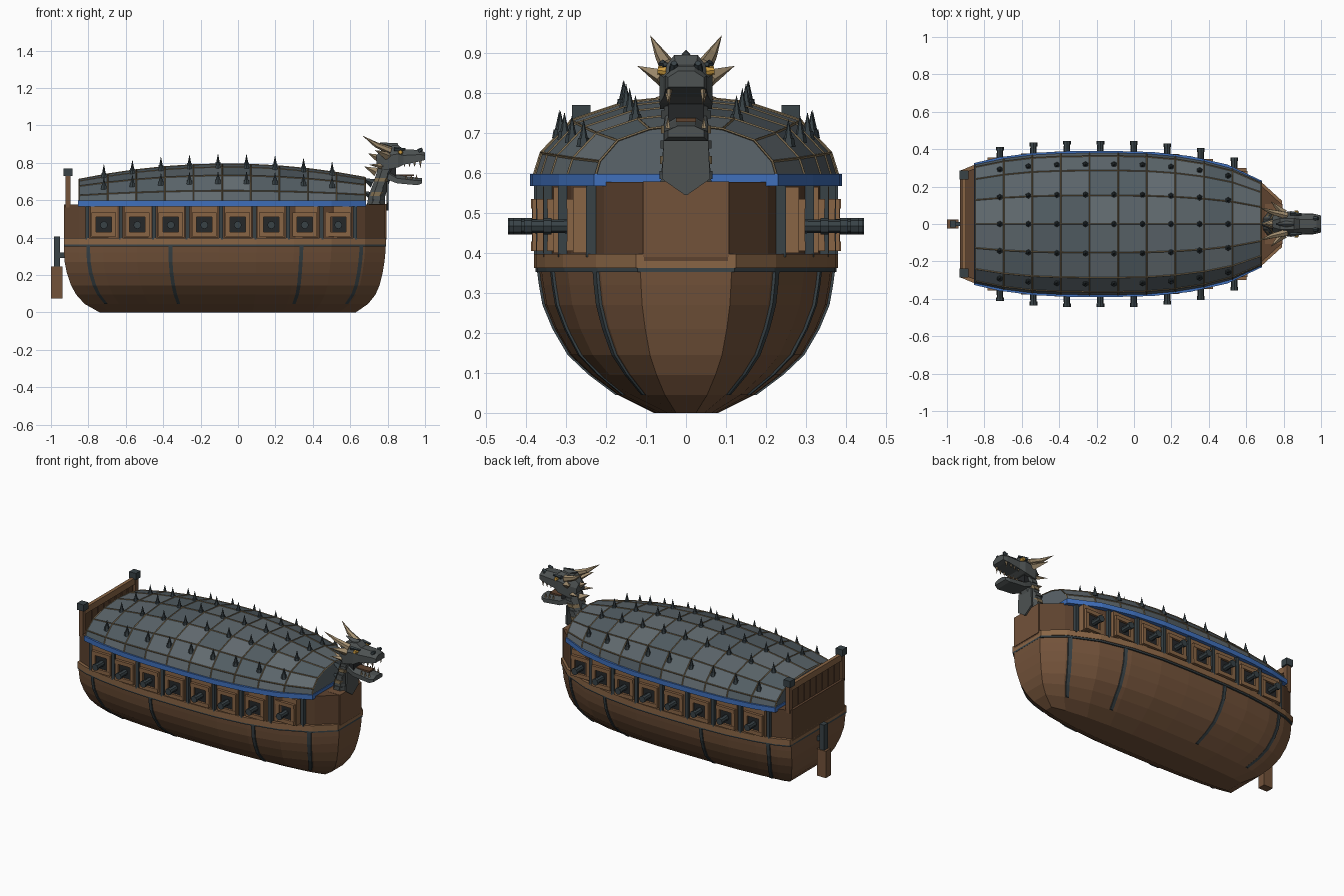
import bpy, bmesh, random
from mathutils import Vector

if "Cube" in bpy.data.objects:
    bpy.data.objects.remove(bpy.data.objects["Cube"])
random.seed(4)


def mat(name, r, g, b):
    m = bpy.data.materials.new(name)
    m.diffuse_color = (r, g, b, 1)
    m.use_nodes = True
    m.node_tree.nodes["Principled BSDF"].inputs["Base Color"].default_value = m.diffuse_color
    return m


WOOD = mat("wood", .17, .085, .042)
DARKWOOD = mat("dark_wood", .11, .055, .028)
LIGHT = mat("light_wood", .25, .13, .06)
IRON = mat("iron", .04, .055, .062)
BLACK = mat("black", .018, .02, .022)
BLUE = mat("blue", .05, .16, .5)
TAN = mat("seam", .22, .16, .085)
BONE = mat("bone", .36, .27, .16)
SCALE = mat("scale", .075, .085, .085)
GOLD = mat("gold", .6, .33, .05)
PLATES = [mat("plate_%d" % i, .085 + .02 * i, .11 + .02 * i, .125 + .02 * i) for i in range(3)]


def mesh(name, verts, faces, mats):
    me = bpy.data.meshes.new(name)
    me.from_pydata([tuple(v) for v in verts], [], faces)
    bm = bmesh.new()
    bm.from_mesh(me)
    bmesh.ops.recalc_face_normals(bm, faces=bm.faces)
    bm.to_mesh(me)
    bm.free()
    for m in mats if isinstance(mats, list) else [mats]:
        me.materials.append(m)
    ob = bpy.data.objects.new(name, me)
    bpy.context.collection.objects.link(ob)
    return ob


def loft(name, rings, m):
    n = len(rings[0])
    faces = [(k * n + i, k * n + (i + 1) % n, (k + 1) * n + (i + 1) % n, (k + 1) * n + i)
             for k in range(len(rings) - 1) for i in range(n)]
    last = (len(rings) - 1) * n
    faces += [tuple(range(n)), tuple(range(last, last + n))]
    return mesh(name, [p for r in rings for p in r], faces, m)


def box(name, x0, x1, y0, y1, z0, z1, m):
    return loft(name, [[(x0, y0, z), (x1, y0, z), (x1, y1, z), (x0, y1, z)] for z in (z0, z1)], m)


def taper(name, p0, p1, r0, r1, n, m):
    p0, p1 = Vector(p0), Vector(p1)
    bm = bmesh.new()
    bmesh.ops.create_cone(bm, cap_ends=True, segments=n, radius1=r0, radius2=r1, depth=(p1 - p0).length)
    me = bpy.data.meshes.new(name)
    bm.to_mesh(me)
    bm.free()
    me.materials.append(m)
    ob = bpy.data.objects.new(name, me)
    ob.location = (p0 + p1) / 2
    ob.rotation_mode = 'QUATERNION'
    ob.rotation_quaternion = (p1 - p0).to_track_quat('Z', 'Y')
    bpy.context.collection.objects.link(ob)


def interp(x, pts):
    for (a, fa), (b, fb) in zip(pts, pts[1:]):
        if x <= b:
            return fa + (fb - fa) * max(0, (x - a) / (b - a))
    return pts[-1][1]


# Half width of the ship in plan
PLAN = [(-.93, .275), (-.85, .308), (-.72, .337), (-.54, .36), (-.36, .369), (-.1, .37),
        (.1, .365), (.3, .343), (.5, .298), (.68, .215), (.79, .115)]


def hw(x):
    return interp(x, PLAN)


def outline(z, off, x0=-.93, x1=.79):
    xs = [x0] + [x for x, _ in PLAN if x0 + .01 < x < x1 - .01] + [x1]
    return [(x, hw(x) + off, z) for x in xs] + [(x, -hw(x) - off, z) for x in reversed(xs)]


# Lower hull: height, half width, stern end, bow end
LEVELS = [(0, .08, -.74, .63), (.045, .17, -.82, .695), (.095, .237, -.865, .735), (.145, .29, -.893, .757),
          (.21, .328, -.915, .773), (.27, .353, -.927, .783), (.32, .362, -.93, .788), (.38, .37, -.93, .79)]


def hull_pt(x, side, lv, off=0):
    z, w, a, b = lv
    return (a + (x + .93) / 1.72 * (b - a), side * (hw(x) * w / .37 + off), z)


xs = [x for x, _ in PLAN]
loft("lower_hull", [[hull_pt(x, 1, l) for x in xs] + [hull_pt(x, -1, l) for x in reversed(xs)]
                    for l in LEVELS], WOOD)
loft("upper_wall", [outline(.38, -.01), outline(.578, -.01)], DARKWOOD)
loft("bow_panel", [[(x, y, z) for x, y in ((.70, -.108), (.793, -.108), (.793, .108), (.70, .108))]
                   for z in (.39, .579)], WOOD)
loft("wale_belt", [outline(.362, .01), outline(.398, .01)], LIGHT)
loft("iron_belt", [outline(.352, .006), outline(.363, .006)], IRON)

# Hull straps and plank laps
for s in (1, -1):
    for x in (-.8, -.36, .34, .66):
        rings = []
        for l in LEVELS[1:]:
            ring = []
            for dx, off in ((-.01, -.012), (.01, -.012), (.01, .007), (-.01, .007)):
                ring.append(hull_pt(x + dx, s, l, off))
            rings.append(ring)
        loft("hull_strap", rings, IRON)

# Gun ports and cannons
STEP = .179
for s in (1, -1):
    for i in range(8):
        x = -.717 + STEP * i
        w = hw(x)

        def sbox(name, x0, x1, a, b, z0, z1, m):
            box(name, x0, x1, min(s * a, s * b), max(s * a, s * b), z0, z1, m)
        sbox("port_board", x - .072, x + .072, w - .06, w + .001, .4, .565, LIGHT)
        sbox("port_opening", x - .045, x + .045, w - .04, w + .004, .425, .515, BLACK)
        for d in (-.053, .053):
            sbox("port_jamb", x + d - .012, x + d + .012, w - .04, w + .016, .41, .53, LIGHT)
        for z in (.417, .523):
            sbox("port_rail", x - .065, x + .065, w - .04, w + .018, z - .012, z + .012, LIGHT)
        taper("cannon_barrel", (x, s * (w - .07), .467), (x, s * (w + .065), .467), .021, .016, 8, IRON)
        taper("cannon_muzzle", (x, s * (w + .055), .467), (x, s * (w + .075), .467), .021, .021, 8, IRON)
    for i in range(9):
        x = -.717 + STEP * (i - .5)
        y = s * (hw(x) - .004)
        box("wall_post", x - .01, x + .01, y - .014, y + .014, .39, .575, IRON)

# Blue eave trim
loft("eave_trim", [outline(.567, .02, -.855, .685), outline(.597, .02, -.855, .685)], BLUE)

# Armoured roof
HALF = [(1, 0), (.95, .3), (.75, .7), (.4, .92), (0, 1)]
SECT = HALF + [(-f, g) for f, g in reversed(HALF[:-1])]


def ridge(x):
    return .793 - .08 * ((x + .06) / .78) ** 2


def roof_pt(x, f, g):
    return (x, f * (hw(x) + .012), .59 + g * (ridge(x) - .59))


NX, NS = 10, len(SECT)
verts = [roof_pt(-.85 + 1.53 * i / NX, f, g) for i in range(NX + 1) for f, g in SECT]
grid = [(i * NS + j, i * NS + j + 1, (i + 1) * NS + j + 1, (i + 1) * NS + j)
        for i in range(NX) for j in range(NS - 1)]
roof = mesh("roof_plates", verts, grid + [tuple(range(NS)), tuple(range(NX * NS, NX * NS + NS))], PLATES)
for p in roof.data.polygons:
    p.material_index = random.randrange(3)
seams = mesh("roof_seams", verts, grid, TAN)
wf = seams.modifiers.new("seam", 'WIREFRAME')
wf.thickness = .007
wf.use_boundary = True

# Roof spikes
for i in range(9):
    x = -.717 + .1525 * i
    for f in (-.83, -.41, 0, .41, .83):
        g = interp(-abs(f), [(-a, b) for a, b in HALF])
        p = Vector(roof_pt(x, f, g))
        taper("spike_base", p - Vector((0, 0, .012)), p + Vector((0, 0, .01)), .018, .014, 6, IRON)
        taper("roof_spike", p, p + Vector((0, 0, .058)), .013, 0, 6, IRON)

# Stern rail and rudder
for s in (1, -1):
    box("stern_post", -.923, -.895, s * .262 - .015, s * .262 + .015, .56, .735, WOOD)
    box("stern_cap", -.932, -.885, s * .262 - .023, s * .262 + .023, .728, .77, IRON)
box("stern_beam", -.92, -.898, -.26, .26, .695, .735, LIGHT)
for i in range(8):
    y = -.21 + .06 * i
    box("stern_plank", -.915, -.903, y - .027, y + .027, .57, .70, DARKWOOD)
box("rudder_post", -.985, -.953, -.02, .02, .22, .405, IRON)
box("rudder_blade", -1, -.937, -.025, .025, .075, .245, WOOD)
box("rudder_hinge", -.96, -.92, -.012, .012, .29, .32, IRON)

# Dragon neck
NECK = [(.735, .55, .05, .066), (.742, .62, .045, .06), (.765, .69, .042, .056), (.80, .79, .045, .055)]
OCT = [(1, .45), (.45, 1), (-.45, 1), (-1, .45), (-1, -.45), (-.45, -1), (.45, -1), (1, -.45)]
loft("neck", [[(x + a * rx, b * ry, z) for a, b in OCT] for x, z, rx, ry in NECK], SCALE)
for i in range(5):
    z = .585 + .038 * i
    x = interp(z, [(n[1], n[0]) for n in NECK])
    loft("neck_scale", [[(x + d + a * .04, b * (.066 - .001 * i), zz) for a, b in OCT]
                        for d, zz in ((-.002, z), (.006, z + .02))], TAN if i % 2 else SCALE)
loft("throat_plate", [[(.795, -w, z), (.805, -w, z), (.805, w, z), (.795, w, z)]
                      for z, w in ((.545, .003), (.585, .06), (.7, .055))], SCALE)
for x, z in ((.72, .62), (.72, .69), (.74, .75), (.76, .82)):
    taper("mane_spike", (x, 0, z), (x - .065, 0, z + .03), .024, 0, 4, IRON if z < .75 else BONE)


# Dragon head and jaw
def head(name, secs, m):
    loft(name, [[(x, -w, a), (x, w, a), (x, w, a + .6 * (b - a)), (x, .45 * w, b), (x, -.45 * w, b),
                 (x, -w, a + .6 * (b - a))] for x, a, b, w in secs], m)


head("skull", [(.74, .79, .84, .04), (.78, .76, .885, .065), (.855, .775, .895, .066), (.885, .79, .872, .056),
               (.975, .808, .868, .052), (1, .815, .855, .045)], SCALE)
head("lower_jaw", [(.785, .715, .78, .05), (.85, .69, .735, .055), (.96, .68, .72, .055), (.985, .69, .718, .045)], SCALE)
box("mouth_back", .79, .845, -.045, .045, .72, .8, BLACK)
box("tongue", .83, .94, -.025, .025, .728, .738, DARKWOOD)
taper("crest", (.85, 0, .88), (.76, 0, .905), .025, .004, 4, SCALE)
for s in (1, -1):
    taper("horn_base", (.815, s * .045, .865), (.74, s * .063, .895), .021, .015, 6, BONE)
    taper("horn_tip", (.74, s * .063, .895), (.665, s * .09, .945), .015, 0, 6, BONE)
    taper("ear", (.80, s * .055, .835), (.73, s * .122, .868), .024, 0, 4, BONE)
    taper("cheek_fin", (.78, s * .045, .78), (.70, s * .075, .79), .018, 0, 4, BONE)
    taper("eye", (.868, s * .05, .855), (.868, s * .071, .857), .014, .01, 8, GOLD)
    taper("brow", (.835, s * .058, .872), (.895, s * .052, .872), .012, .006, 5, IRON)
    taper("nostril", (.965, s * .03, .86), (.985, s * .03, .875), .014, .008, 6, IRON)
    taper("fang", (.975, s * .042, .815), (.975, s * .042, .77), .009, 0, 5, BONE)
    for i in range(3):
        x = .89 + .027 * i
        taper("upper_tooth", (x, s * .046, .80), (x, s * .046, .775), .007, 0, 5, BONE)
        taper("lower_tooth", (x + .01, s * .045, .712), (x + .01, s * .045, .74), .007, 0, 5, BONE)
